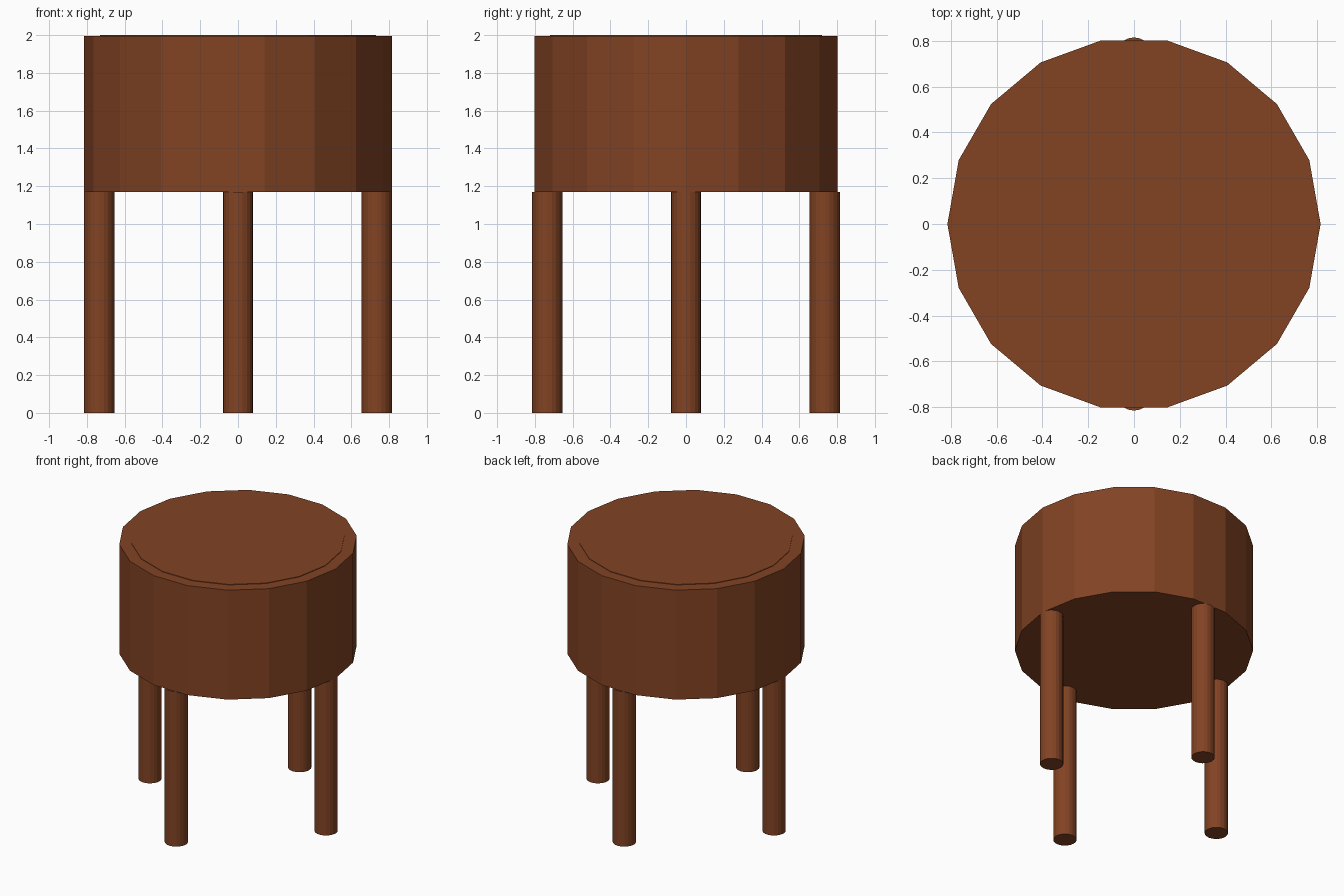
import bpy, math

if "Cube" in bpy.data.objects:
    bpy.data.objects.remove(bpy.data.objects["Cube"])

wood = bpy.data.materials.new("brown wood")
wood.diffuse_color = (0.223, 0.056, 0.017, 1)
wood.use_nodes = True
wood.node_tree.nodes["Principled BSDF"].inputs["Base Color"].default_value = wood.diffuse_color


def cylinder(name, sides, radius, z0, z1, x=0, y=0):
    """Upright flat-faced cylinder with its first corner on +x."""
    bpy.ops.mesh.primitive_cylinder_add(
        vertices=sides, radius=radius, depth=z1 - z0,
        location=(x, y, (z0 + z1) / 2),
        rotation=(0, 0, math.pi / 2))
    ob = bpy.context.object
    ob.name = name
    bpy.ops.object.transform_apply(location=True, rotation=True, scale=True)
    ob.data.materials.append(wood)
    return ob


# Thick eighteen-sided seat with a barely raised top panel
cylinder("seat", 18, 0.815, 1.17, 1.996)
cylinder("seat_top_panel", 18, 0.73, 1.99, 2.0)

# Four straight legs on the axes
for i, side in enumerate(("right", "back", "left", "front")):
    a = i * math.pi / 2
    cylinder(side + "_leg", 20, 0.08, 0, 1.17,
             0.735 * math.cos(a), 0.735 * math.sin(a))
